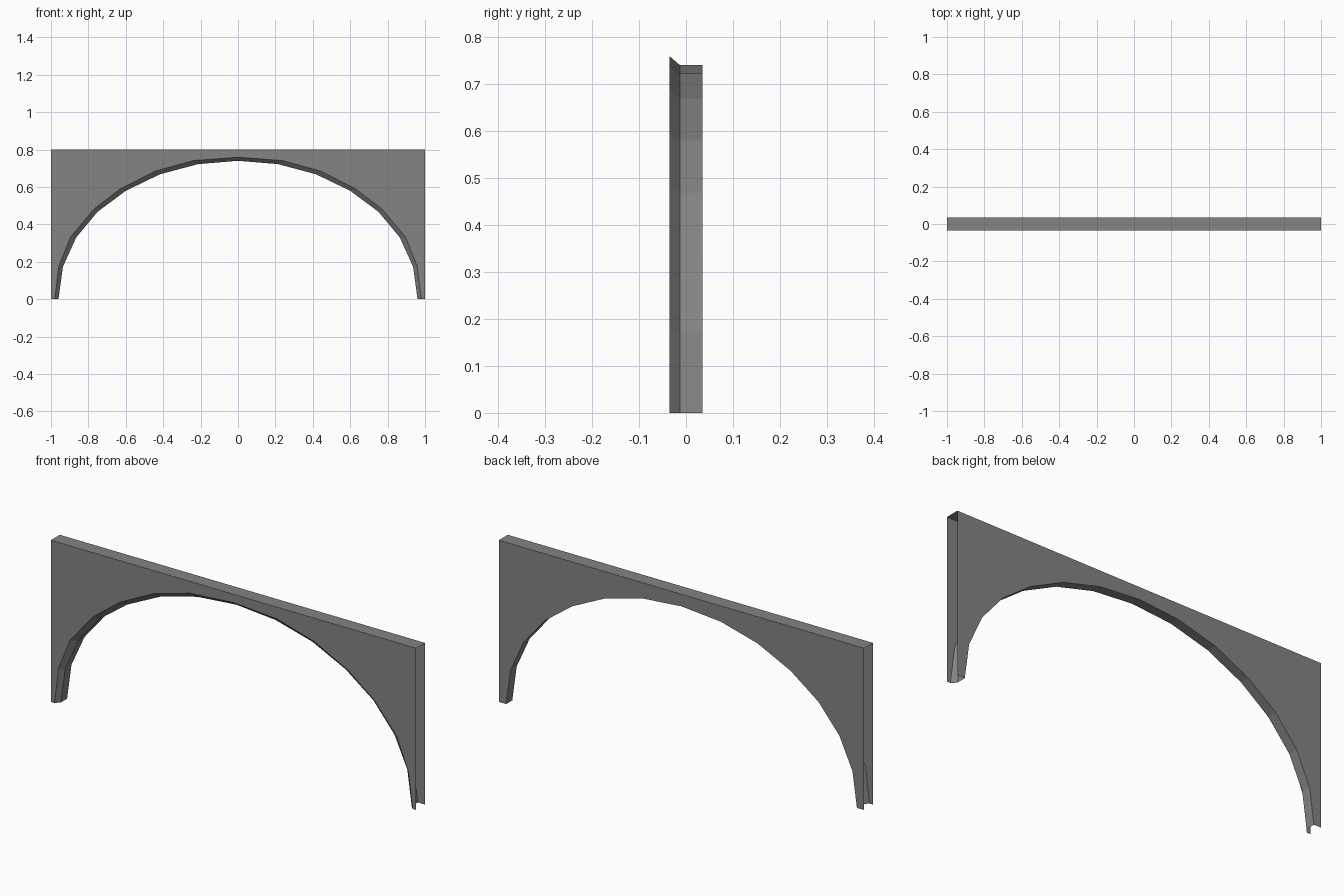
import bpy
import bmesh

default = bpy.data.objects.get("Cube")
if default:
    bpy.data.objects.remove(default, do_unlink=True)

grey = bpy.data.materials.new("stone_grey")
grey.use_nodes = True
colour = (0.23, 0.23, 0.23, 1)
grey.diffuse_color = colour
grey.node_tree.nodes["Principled BSDF"].inputs["Base Color"].default_value = colour

TOP, FRONT, LIP, BACK = 0.8, -0.035, -0.013, 0.035

# Half profiles from foot to crown: inner arch, and wider chamfer rim at the front
inner = [(0.96, 0), (0.936, 0.174), (0.865, 0.33), (0.75, 0.468),
         (0.599, 0.58), (0.417, 0.668), (0.214, 0.722), (0, 0.74)]
rim = [(0.98, 0), (0.958, 0.176), (0.896, 0.332), (0.77, 0.482),
       (0.626, 0.592), (0.441, 0.685), (0.24, 0.741), (0, 0.759)]


def full_arch(half):
    return [(-x, z) for x, z in half] + [(x, z) for x, z in half[-2::-1]]


def build(name, faces):
    bm = bmesh.new()
    for points in faces:
        bm.faces.new([bm.verts.new(p) for p in points])
    bmesh.ops.remove_doubles(bm, verts=bm.verts, dist=0.0001)
    mesh = bpy.data.meshes.new(name)
    bm.to_mesh(mesh)
    bm.free()
    mesh.materials.append(grey)
    obj = bpy.data.objects.new(name, mesh)
    bpy.context.collection.objects.link(obj)


def panel(name, arch, y, flip):
    # One flat outline: the arch below, the square corners above
    outline = [(x, y, z) for x, z in arch]
    outline += [(1, y, 0), (1, y, TOP), (-1, y, TOP), (-1, y, 0)]
    build(name, [outline[::-1] if flip else outline])


def strip(name, arch_a, y_a, arch_b, y_b):
    # Ribbon of quads joining two arch edges, facing the opening
    a = [(x, y_a, z) for x, z in arch_a]
    b = [(x, y_b, z) for x, z in arch_b]
    build(name, [(a[i], a[i + 1], b[i + 1], b[i]) for i in range(len(a) - 1)][::1])


arch, edge = full_arch(inner), full_arch(rim)

# Hollow shell with open ends and open feet
panel("front_panel", edge, FRONT, True)
panel("back_panel", arch, BACK, False)
strip("arch_chamfer", arch, LIP, edge, FRONT)
strip("arch_soffit", arch, BACK, arch, LIP)
build("top_panel", [[(-1, FRONT, TOP), (1, FRONT, TOP), (1, BACK, TOP), (-1, BACK, TOP)]])
